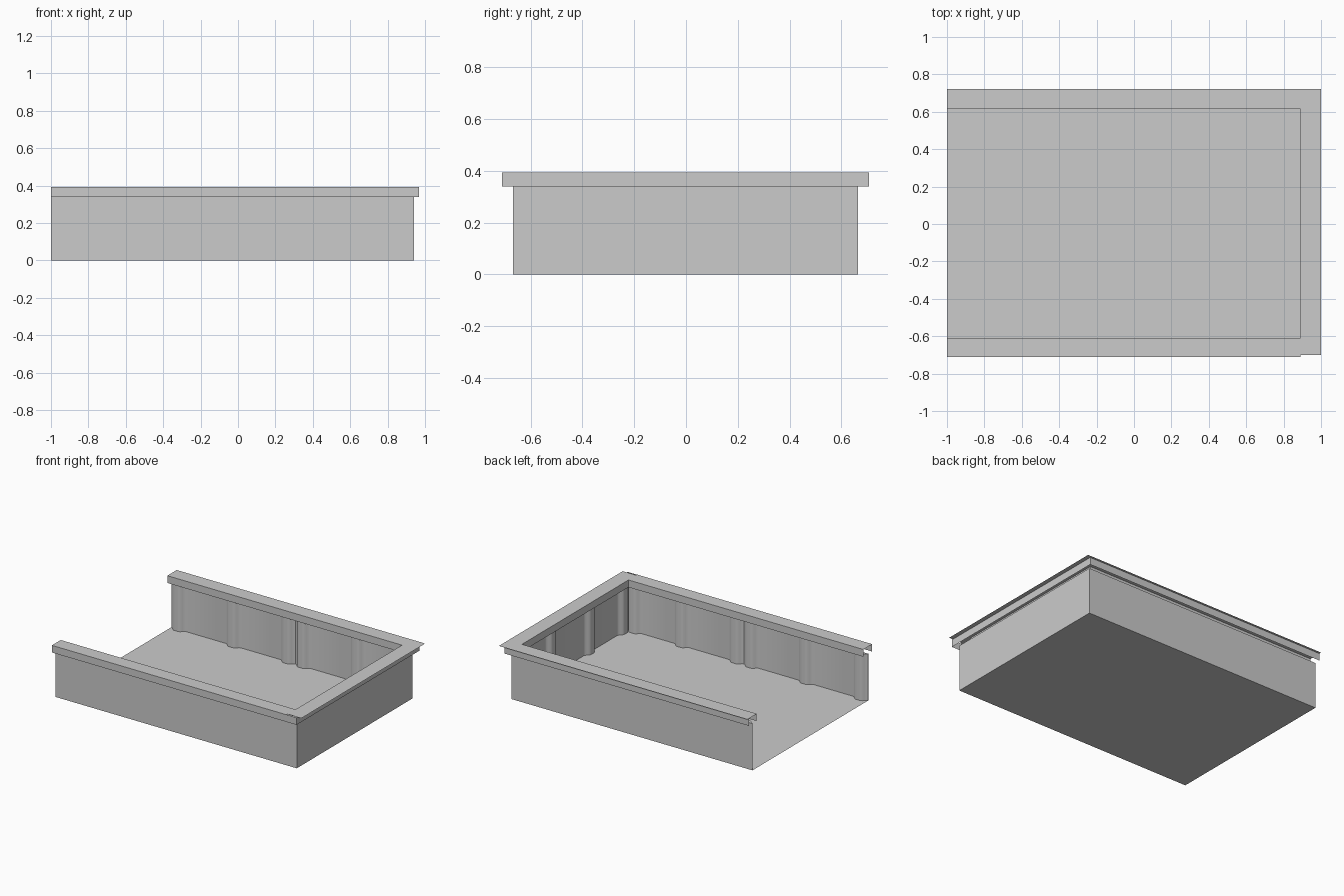
import bpy, bmesh, math

if "Cube" in bpy.data.objects:
    bpy.data.objects.remove(bpy.data.objects["Cube"])

X0, X1 = -1.0, 0.94          # open end, end wall
Y0, Y1 = -0.667, 0.664       # front and back outer wall faces
WALL_TOP, TOP = 0.34, 0.393
SKIN, DEPTH, WIDTH = 0.003, 0.032, 0.12


def make(name, faces, smooth=False):
    bm = bmesh.new()
    for f in faces:
        bm.faces.new([bm.verts.new(p) for p in f])
    bmesh.ops.remove_doubles(bm, verts=bm.verts, dist=1e-5)
    bmesh.ops.recalc_face_normals(bm, faces=bm.faces)
    me = bpy.data.meshes.new(name)
    bm.to_mesh(me)
    bm.free()
    ob = bpy.data.objects.new(name, me)
    bpy.context.collection.objects.link(ob)
    if smooth:
        bpy.context.view_layer.objects.active = ob
        ob.select_set(True)
        bpy.ops.object.shade_smooth_by_angle(angle=math.radians(40))
        ob.select_set(False)
    return ob


def plate(x0, x1, y0, y1, z):
    return [(x0, y0, z), (x1, y0, z), (x1, y1, z), (x0, y1, z)]


def upright(a, b, z0, z1):
    return [(*a, z0), (*b, z0), (*b, z1), (*a, z1)]


def wall(name, length, centres, place):
    """Flat outer face, inner face with soft rounded ribs, thin skin between."""
    inner = [(0, SKIN)]
    steps = 12
    for c in centres:
        for i in range(steps + 1):
            t = i / steps
            # raised rib: smooth flanks and a broad flat crown
            s = min(1, min(t, 1 - t) / 0.35)
            h = s * s * (3 - 2 * s)
            u = c - WIDTH / 2 + WIDTH * t
            if -1e-6 <= u <= length + 1e-6 and (u, SKIN) != inner[-1]:
                inner.append((u, SKIN + (DEPTH - SKIN) * h))
    inner.append((length, SKIN))
    pts = [p for i, p in enumerate(inner)
           if i == 0 or abs(p[0] - inner[i - 1][0]) + abs(p[1] - inner[i - 1][1]) > 1e-5]
    loop = [place(*p) for p in pts] + [place(length, 0), place(0, 0)]
    faces = [upright(loop[i], loop[(i + 1) % len(loop)], 0, WALL_TOP) for i in range(len(loop))]
    faces.append([(*p, WALL_TOP) for p in loop])
    return make(name, faces, True)


# floor
make("floor", [plate(X0, X1, Y0, Y1, 0)])

# long walls with ribs at both ends, the middle joint and halfway
L = X1 - X0
h = WIDTH / 2
ribs = [h, 0.5, 1 - h, 1 + h, 1.5, L - h]
wall("front_wall", L, ribs, lambda u, d: (X0 + u, Y0 + d))
wall("back_wall", L, ribs, lambda u, d: (X0 + u, Y1 - d))

# end wall with ribs at corners and thirds
W = Y1 - Y0
wall("end_wall", W, [h, W / 3, 2 * W / 3, W - h], lambda u, d: (X1 - d, Y0 + u))

# flat rim on top of the three walls
XI, YI0, YI1 = 0.89, -0.61, 0.615
make("rim_top", [plate(X0, XI, -0.712, YI0, TOP),
                 plate(X0, XI, YI1, 0.723, TOP),
                 plate(XI, 1.0, -0.70, 0.723, TOP)])


# downturned lips outside and inside the rim
def lip(name, x, y0, y1):
    path = [(X0, y0), (x, y0), (x, y1), (X0, y1)]
    make(name, [upright(a, b, WALL_TOP, TOP) for a, b in zip(path, path[1:])])


lip("outer_lip", 0.968, -0.71, 0.706)
lip("inner_lip", XI, YI0, YI1)
